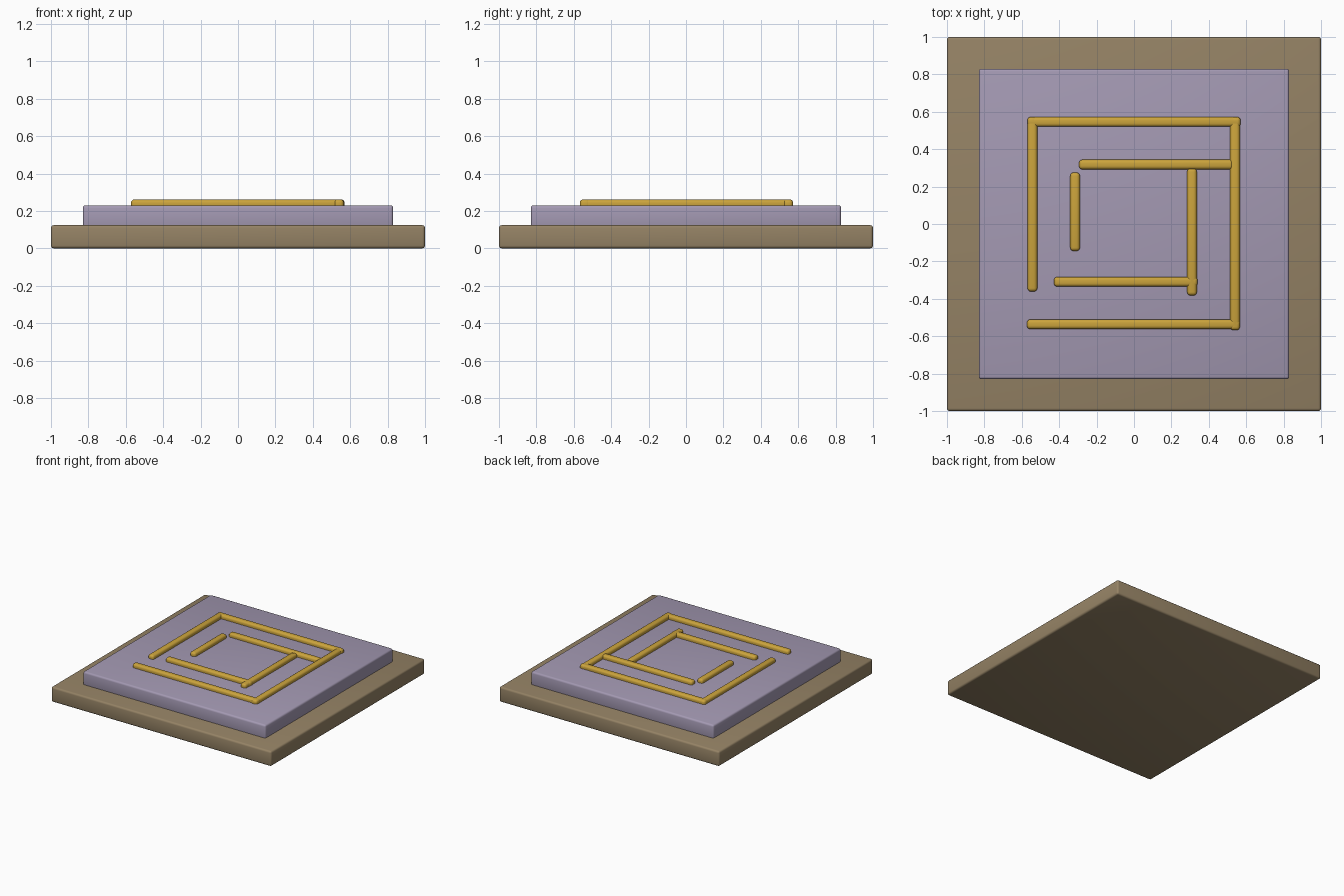
import bpy
import bmesh
from mathutils import Vector

cube = bpy.data.objects.get("Cube")
if cube:
    bpy.data.objects.remove(cube, do_unlink=True)


def make_material(name, rgb):
    mat = bpy.data.materials.new(name)
    mat.use_nodes = True
    colour = (*rgb, 1)
    mat.diffuse_color = colour
    mat.node_tree.nodes["Principled BSDF"].inputs["Base Color"].default_value = colour
    return mat


def rounded_box(name, low, high, bevel, segments, mat):
    """Box between two corners with rounded edges."""
    low, high = Vector(low), Vector(high)
    size, centre = high - low, (low + high) / 2
    mesh = bpy.data.meshes.new(name)
    bm = bmesh.new()
    bmesh.ops.create_cube(bm, size=1)
    bmesh.ops.scale(bm, vec=size, verts=bm.verts)
    bm.to_mesh(mesh)
    bm.free()
    mesh.materials.append(mat)
    obj = bpy.data.objects.new(name, mesh)
    obj.location = centre
    bpy.context.collection.objects.link(obj)
    mod = obj.modifiers.new("Rounded edges", "BEVEL")
    mod.width = bevel
    mod.segments = segments
    bpy.ops.object.select_all(action="DESELECT")
    obj.select_set(True)
    bpy.context.view_layer.objects.active = obj
    bpy.ops.object.modifier_apply(modifier=mod.name)
    bpy.ops.object.shade_smooth_by_angle()
    return obj


tan = make_material("tan stone", (0.30, 0.225, 0.13))
lilac = make_material("lilac stone", (0.37, 0.32, 0.45))
gold = make_material("gold", (0.60, 0.37, 0.045))

# Stepped slabs
BASE_TOP, SLAB_TOP, BAR_TOP = 0.124, 0.23, 0.261
rounded_box("base_plinth", (-1, -1, 0), (1, 1, BASE_TOP), 0.015, 3, tan)
rounded_box("upper_slab", (-0.83, -0.83, BASE_TOP - 0.02), (0.83, 0.83, SLAB_TOP), 0.015, 3, lilac)

# Raised maze bars: name, axis, fixed coordinate, start, end
BAR = 0.052
bars = [
    ("outer_back_bar", "x", 0.546, -0.57, 0.57),
    ("outer_left_bar", "y", 0.54, -0.568, 0.573),
    ("outer_right_bar", "y", -0.543, -0.361, 0.573),
    ("outer_front_bar", "x", -0.536, -0.572, 0.567),
    ("inner_back_bar", "x", 0.318, -0.294, 0.53),
    ("inner_right_bar", "y", -0.315, -0.144, 0.275),
    ("inner_left_bar", "y", 0.31, -0.382, 0.297),
    ("inner_front_bar", "x", -0.309, -0.428, 0.34),
]
for name, axis, fixed, start, end in bars:
    near, far = fixed - BAR / 2, fixed + BAR / 2
    low, high = ((start, near), (end, far)) if axis == "x" else ((near, start), (far, end))
    rounded_box(name, (*low, BAR_TOP - BAR), (*high, BAR_TOP), 0.018, 4, gold)
